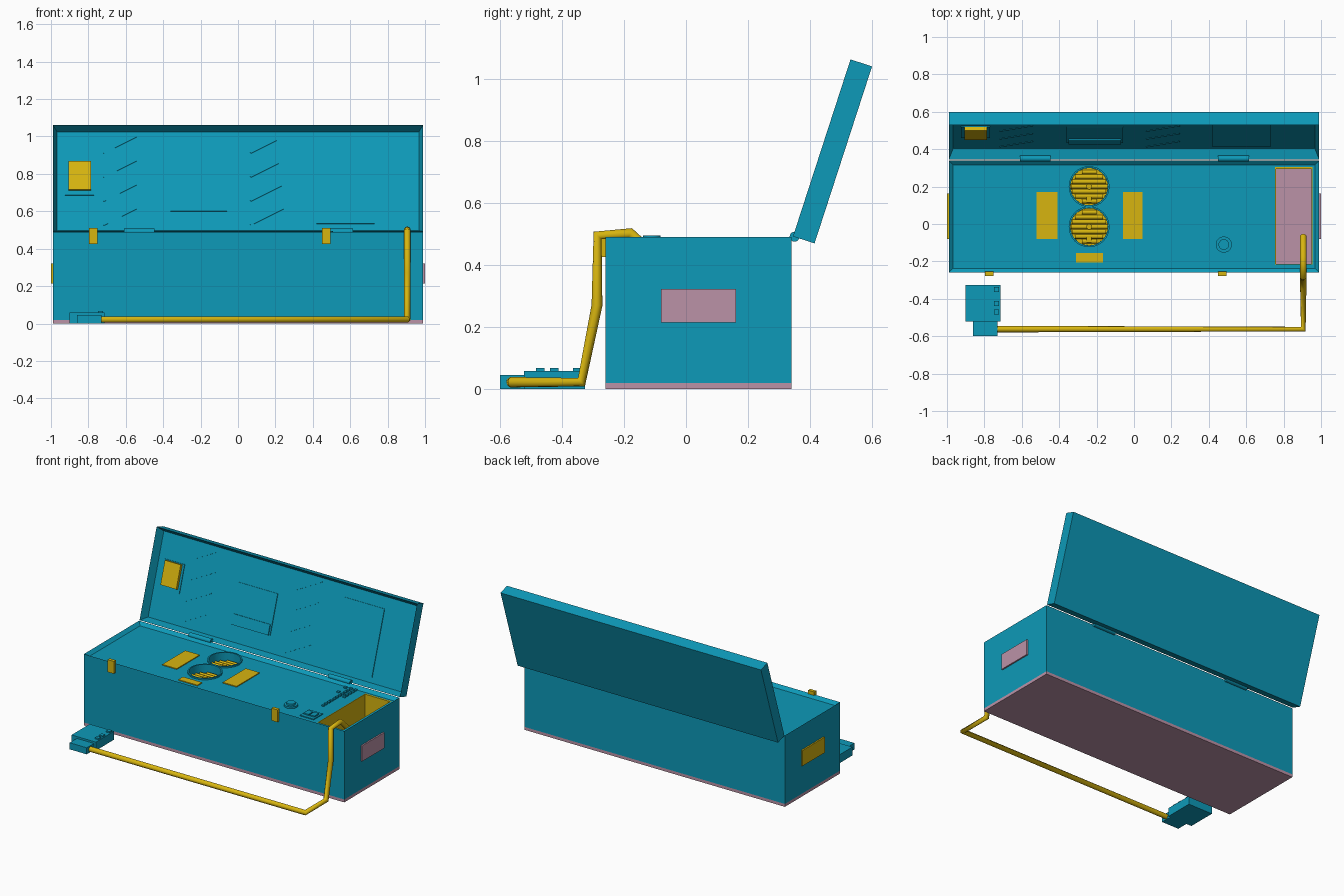
import bpy, bmesh, math
from mathutils import Matrix, Vector

if "Cube" in bpy.data.objects:
    bpy.data.objects.remove(bpy.data.objects["Cube"])


def material(name, rgb):
    m = bpy.data.materials.new(name)
    m.diffuse_color = (*rgb, 1)
    m.use_nodes = True
    m.node_tree.nodes["Principled BSDF"].inputs["Base Color"].default_value = m.diffuse_color
    return m


TEAL = material("teal", (0.004, 0.32, 0.48))
YELLOW = material("yellow", (0.68, 0.46, 0.005))
PINK = material("dusty pink", (0.50, 0.29, 0.39))


def finish(name, bm, mat, M=None):
    if M is not None:
        bm.transform(M)
    bmesh.ops.recalc_face_normals(bm, faces=bm.faces)
    me = bpy.data.meshes.new(name)
    bm.to_mesh(me)
    bm.free()
    me.materials.append(mat)
    ob = bpy.data.objects.new(name, me)
    bpy.context.collection.objects.link(ob)
    return ob


def box_bm(x, y, z):
    bm = bmesh.new()
    bmesh.ops.create_cube(bm, size=1)
    for v in bm.verts:
        v.co = Vector([r[0] if c < 0 else r[1] for c, r in zip(v.co, (x, y, z))])
    return bm


def box(name, mat, x, y, z, M=None):
    return finish(name, box_bm(x, y, z), mat, M)


def tray(name, mat, x, y, z, direction, rim, depth, M=None):
    """Box with one face inset and pushed inwards."""
    bm = box_bm(x, y, z)
    bm.normal_update()
    f = [f for f in bm.faces if f.normal.dot(Vector(direction)) > 0.9]
    bmesh.ops.inset_region(bm, faces=f, thickness=rim)
    for v in f[0].verts:
        v.co -= Vector(direction) * depth
    return finish(name, bm, mat, M)


def cylinder(name, mat, r, length, centre, axis='Z', seg=32):
    bm = bmesh.new()
    bmesh.ops.create_cone(bm, cap_ends=True, segments=seg, radius1=r, radius2=r, depth=length)
    R = Matrix.Rotation(math.pi / 2, 4, 'Y') if axis == 'X' else Matrix()
    for f in bm.faces:
        f.smooth = len(f.verts) == 4
    ob = finish(name, bm, mat, Matrix.Translation(centre) @ R)
    ob.data.set_sharp_from_angle(angle=math.radians(40))
    return ob


def cut(target, cutter):
    cutter.hide_render = True
    cutter.hide_viewport = True
    mod = target.modifiers.new(cutter.name, 'BOOLEAN')
    mod.operation = 'DIFFERENCE'
    mod.solver = 'EXACT'
    mod.object = cutter


# Case: base plate and body with a sunken deck
DECK = 0.47
box("base_plate", PINK, (-0.99, 0.99), (-0.26, 0.34), (0, 0.02))
body = tray("case_body", TEAL, (-0.99, 0.99), (-0.26, 0.34), (0.02, 0.49), (0, 0, 1), 0.033, 0.02)

# Open compartment lined with thin walls
cx, cy = (0.755, 0.954), (-0.217, 0.305)
cut(body, box("compartment_cutter", TEAL, cx, cy, (-0.1, 0.6)))
wz = (0.02, DECK)
box("compartment_wall_left", YELLOW, (cx[0], cx[0] + 0.004), cy, wz)
box("compartment_wall_right", YELLOW, (cx[1] - 0.004, cx[1]), cy, wz)
box("compartment_wall_front", YELLOW, cx, (cy[0], cy[0] + 0.004), wz)
box("compartment_wall_back", YELLOW, cx, (cy[1] - 0.01, cy[1]), wz)

# Round wells with ribbed floors
for i, y in enumerate((0.2, -0.015)):
    c = Vector((-0.24, y, 0))
    cut(body, cylinder(f"well_cutter_{i}", TEAL, 0.1, 0.2, c + Vector((0, 0, 0.5))))
    cylinder(f"well_floor_{i}", YELLOW, 0.0995, 0.02, c + Vector((0, 0, 0.41)))
    for k in range(-3, 4):
        dy = k * 0.026
        half = math.sqrt(0.098 ** 2 - (abs(dy) + 0.012) ** 2)
        cylinder(f"well_rib_{i}_{k + 3}", YELLOW, 0.012, 2 * half, c + Vector((0, dy, 0.421)), 'X', 12)
    cylinder(f"well_hub_{i}", YELLOW, 0.015, 0.025, c + Vector((0, 0, 0.43)), seg=16)
    box(f"well_peg_{i}", YELLOW, (-0.253, -0.227), (y - 0.085, y - 0.055), (0.42, 0.44))
    # Raised rim around the well
    bm = bmesh.new()
    prof = [(0.1, DECK - 0.01), (0.1, 0.48), (0.109, 0.48), (0.109, DECK - 0.01)]
    n = 32
    rings = [[bm.verts.new((r * math.cos(a), r * math.sin(a), z)) for r, z in prof]
             for a in (2 * math.pi * j / n for j in range(n))]
    for j in range(n):
        for k in range(4):
            a, b, l = rings[j], rings[(j + 1) % n], (k + 1) % 4
            bm.faces.new((a[k], b[k], b[l], a[l]))
    finish(f"well_rim_{i}", bm, TEAL, Matrix.Translation(c))

# Yellow deck pads
for name, x, y in (("left_pad", (-0.52, -0.41), (-0.08, 0.17)),
                   ("right_pad", (-0.06, 0.045), (-0.08, 0.17)),
                   ("front_pad", (-0.31, -0.165), (-0.205, -0.155))):
    box(name, YELLOW, x, y, (DECK - 0.01, DECK + 0.006))

# Knob, switches and indicator grid
cylinder("knob_base", TEAL, 0.043, 0.015, (0.48, -0.11, DECK + 0.005))
cylinder("knob", TEAL, 0.028, 0.03, (0.48, -0.11, DECK + 0.01))
box("switch_plate", TEAL, (0.61, 0.715), (-0.2, -0.1), (DECK - 0.01, DECK + 0.006))
for i, x in enumerate((0.64, 0.685)):
    box(f"switch_{i}", TEAL, (x - 0.019, x + 0.019), (-0.175, -0.125), (DECK, DECK + 0.014))
spots = [(0.645, 0.305 - 0.03 * k) for k in range(11)]
spots += [(0.68, 0.305 - 0.03 * k) for k in range(5)] + [(0.607, 0.3), (0.607, 0.222)]
for i, (x, y) in enumerate(spots):
    box(f"indicator_{i}", TEAL, (x - 0.009, x + 0.009), (y - 0.009, y + 0.009), (DECK - 0.005, DECK + 0.008))

# Side plates
for name, mat, x in (("side_plate_right", PINK, (0.985, 1.0)), ("side_plate_left", YELLOW, (-1.0, -0.985))):
    box(name, mat, x, (-0.08, 0.162), (0.215, 0.322))

# Latches and hinges
for i, x in enumerate((-0.773, 0.472)):
    box(f"latch_{i}", YELLOW, (x - 0.023, x + 0.023), (-0.278, -0.255), (0.425, 0.51))
for i, x in enumerate((-0.528, 0.532)):
    cylinder(f"hinge_{i}", TEAL, 0.016, 0.165, (x, 0.35, 0.491), 'X', 16)

# Lid, leaning back, with a hollow inner side
LID = Matrix.Translation((0, 0.345, 0.492)) @ Matrix.Rotation(math.radians(-18), 4, 'X')
IN = 0.055
tray("lid", TEAL, (-0.99, 0.99), (0, 0.073), (0, 0.6), (0, -1, 0), 0.033, IN, LID)
for name, x, z in (("lid_plate_left", (-0.925, -0.77), (0.22, 0.41)),
                   ("lid_plate_middle", (-0.36, -0.06), (0.13, 0.40)),
                   ("lid_plate_right", (0.42, 0.73), (0.06, 0.5))):
    box(name, TEAL, x, (IN - 0.005, IN + 0.01), z, LID)
box("lid_block", YELLOW, (-0.905, -0.785), (IN - 0.025, IN + 0.01), (0.247, 0.405), LID)
box("lid_ledge", TEAL, (-0.35, -0.07), (IN - 0.012, IN + 0.01), (0.13, 0.2), LID)

# Slanted ridges inside the lid
for g, x in enumerate((-0.63, 0.155)):
    for k in range(4):
        M = LID @ Matrix.Translation((x, IN, 0.1 + 0.135 * k)) @ Matrix.Rotation(math.radians(-28), 4, 'Y')
        box(f"lid_ridge_{g}_{k}", TEAL, (-0.1, 0.1), (-0.003, 0.005), (-0.003, 0.003), M)

# Cable from the compartment to the hand unit
path = [(-0.75, -0.562, 0.022), (0.905, -0.562, 0.022), (0.905, -0.337, 0.022),
        (0.905, -0.287, 0.27), (0.905, -0.285, 0.495), (0.905, -0.18, 0.502), (0.905, -0.065, 0.395)]
cu = bpy.data.curves.new("cable", 'CURVE')
cu.dimensions = '3D'
cu.bevel_depth = 0.0175
cu.bevel_resolution = 3
cu.use_fill_caps = True
sp = cu.splines.new('POLY')
sp.points.add(len(path) - 1)
for p, co in zip(sp.points, path):
    p.co = (*co, 1)
cu.materials.append(YELLOW)
bpy.context.collection.objects.link(bpy.data.objects.new("cable", cu))

# Hand unit with buttons
box("hand_unit", TEAL, (-0.9, -0.715), (-0.522, -0.325), (0, 0.058))
box("hand_unit_plug", TEAL, (-0.86, -0.73), (-0.6, -0.52), (0, 0.045))
for i, y in enumerate((-0.47, -0.425, -0.35)):
    box(f"hand_button_{i}", TEAL, (-0.748, -0.722), (y - 0.014, y + 0.014), (0.05, 0.067))
